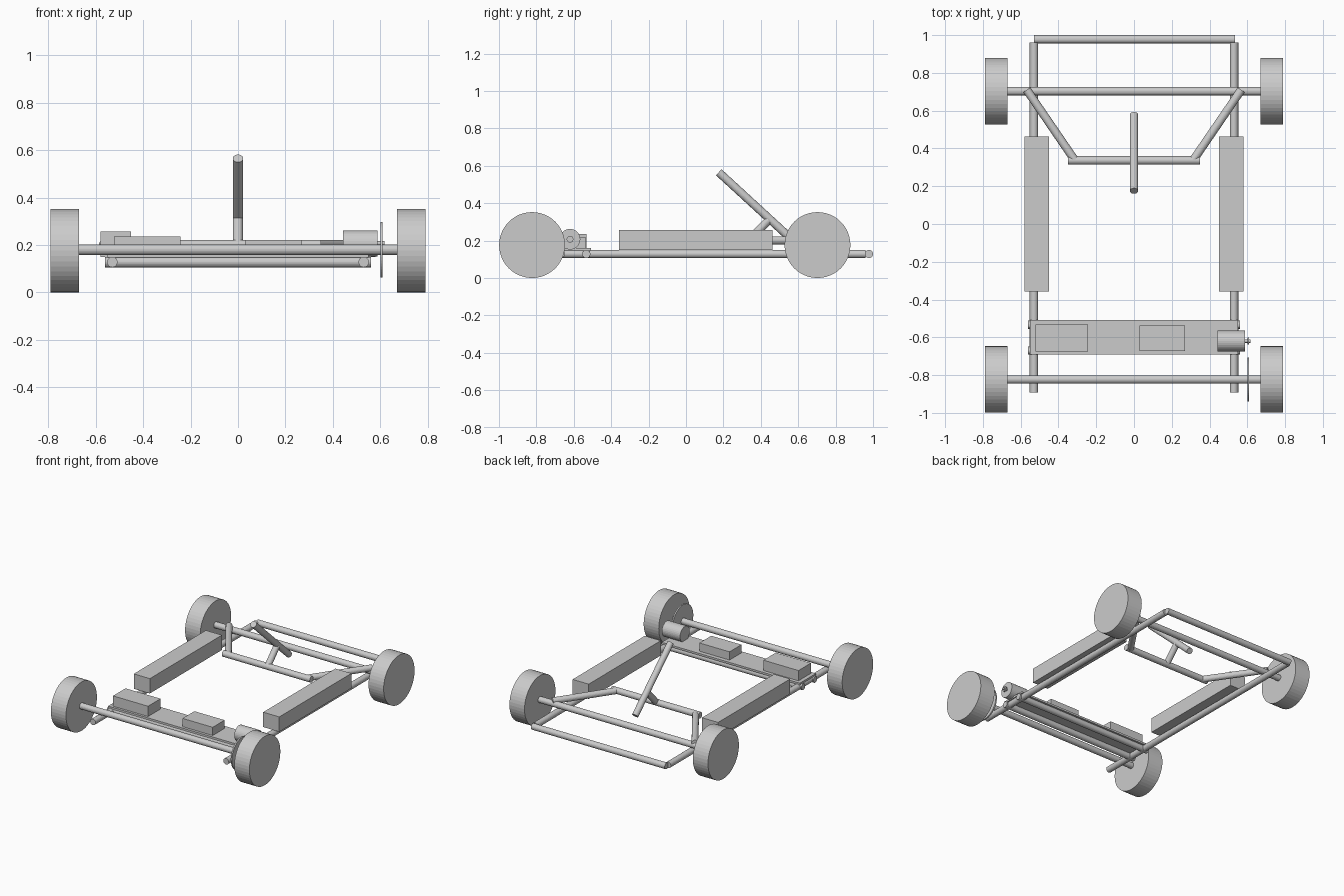
import bpy, bmesh
from mathutils import Vector, Matrix

if "Cube" in bpy.data.objects:
    bpy.data.objects.remove(bpy.data.objects["Cube"])

grey = bpy.data.materials.new("light_grey")
grey.diffuse_color = (0.6, 0.6, 0.6, 1)
grey.use_nodes = True
grey.node_tree.nodes["Principled BSDF"].inputs["Base Color"].default_value = grey.diffuse_color


def finish(name, bm):
    mesh = bpy.data.meshes.new(name)
    bm.to_mesh(mesh)
    bm.free()
    mesh.materials.append(grey)
    obj = bpy.data.objects.new(name, mesh)
    bpy.context.collection.objects.link(obj)
    return obj


def tube(name, a, b, r=0.022, sides=24):
    """Capped cylinder from point a to point b."""
    a, b = Vector(a), Vector(b)
    d = b - a
    bm = bmesh.new()
    mat = Matrix.Translation((a + b) / 2) @ d.to_track_quat('Z', 'Y').to_matrix().to_4x4()
    bmesh.ops.create_cone(bm, cap_ends=True, segments=sides, radius1=r, radius2=r,
                          depth=d.length, matrix=mat)
    return finish(name, bm)


def box(name, lo, hi):
    lo, hi = Vector(lo), Vector(hi)
    bm = bmesh.new()
    mat = Matrix.Translation((lo + hi) / 2) @ Matrix.Diagonal((*(hi - lo), 1))
    bmesh.ops.create_cube(bm, size=1, matrix=mat)
    return finish(name, bm)


FRONT_Y, REAR_Y = 0.703, -0.823

# Axles and wheels
for end, y in (("front", FRONT_Y), ("rear", REAR_Y)):
    tube(end + "_axle", (-0.68, y, 0.18), (0.68, y, 0.18))
    for side, s in (("left", -1), ("right", 1)):
        tube(f"{end}_{side}_wheel", (0.67 * s, y, 0.176), (0.79 * s, y, 0.176), 0.176, 48)

# Side rails, battery boxes and steering hoop arms
for side, s in (("left", -1), ("right", 1)):
    tube(side + "_rail", (0.53 * s, -0.893, 0.128), (0.53 * s, 0.96, 0.128))
    box(side + "_battery_box", (s * 0.515 - 0.064, -0.358, 0.15), (s * 0.515 + 0.064, 0.462, 0.257))
    tube(side + "_hoop_arm", (0.315 * s, 0.34, 0.2), (0.568 * s, 0.71, 0.2))

# Cross members
tube("bumper_bar", (-0.53, 0.978, 0.128), (0.535, 0.978, 0.128))
tube("hoop_bar", (-0.35, 0.337, 0.2), (0.35, 0.337, 0.2))
for i, y in enumerate((-0.533, -0.67)):
    tube(f"cross_tube_{i + 1}", (-0.56, y, 0.128), (0.56, y, 0.128))

# Steering column with its strut
tube("steering_column", (0, 0.175, 0.565), (0, 0.578, 0.195))
tube("column_strut", (0, 0.337, 0.2), (0, 0.443, 0.31))

# Rear deck with electronics
box("rear_deck", (-0.55, -0.692, 0.147), (0.55, -0.508, 0.161))
box("controller", (-0.522, -0.675, 0.16), (-0.243, -0.533, 0.235))
box("power_unit", (0.03, -0.673, 0.16), (0.27, -0.538, 0.22))

# Motor, drive shaft and sprocket
tube("motor", (0.443, -0.62, 0.207), (0.588, -0.62, 0.207), 0.055, 32)
tube("motor_shaft", (0.58, -0.62, 0.207), (0.617, -0.62, 0.207), 0.009, 16)
tube("motor_pulley", (0.6, -0.62, 0.207), (0.61, -0.62, 0.207), 0.018, 24)
tube("axle_sprocket", (0.6, REAR_Y, 0.18), (0.61, REAR_Y, 0.18), 0.117, 48)
